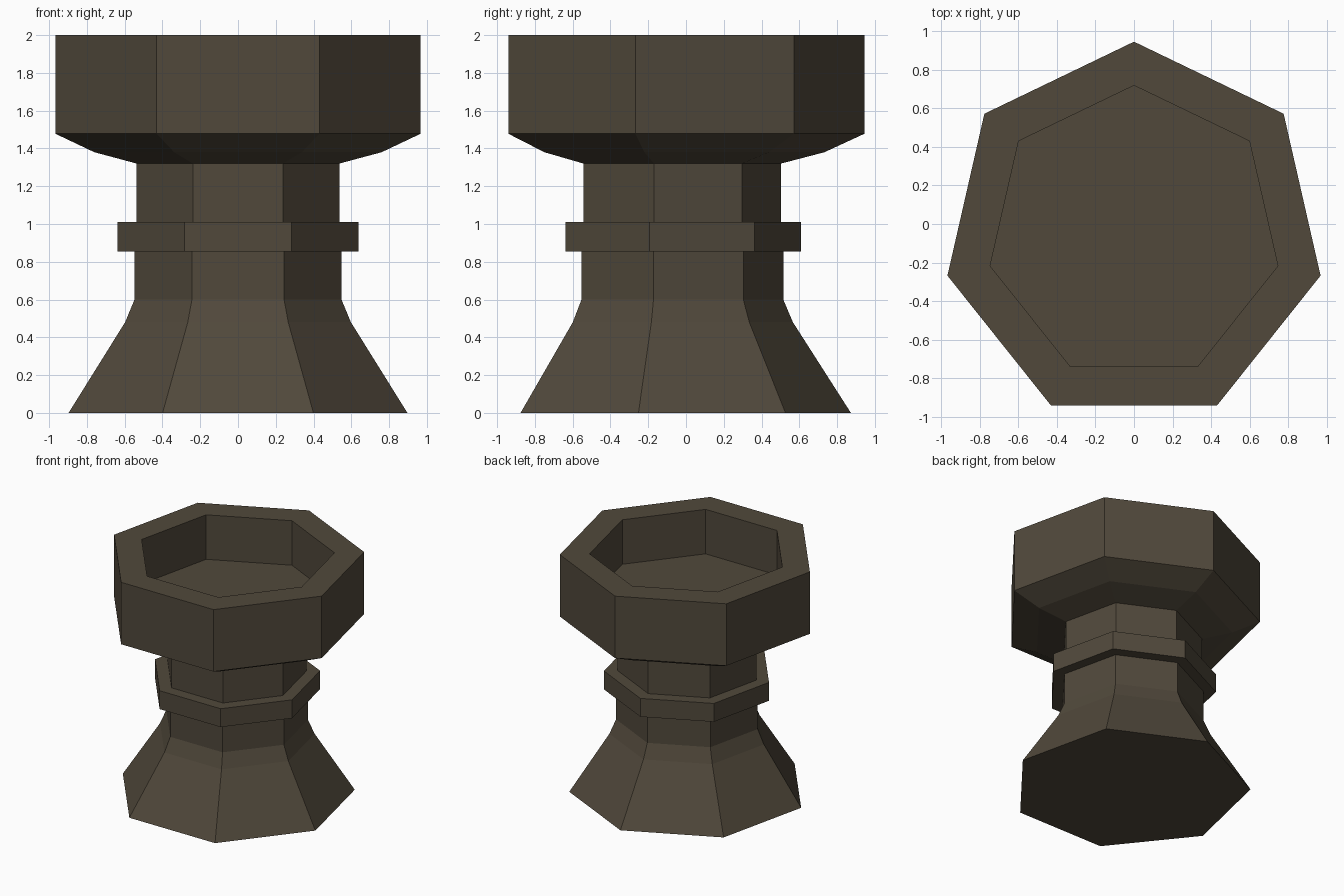
import bpy, bmesh, math

if "Cube" in bpy.data.objects:
    bpy.data.objects.remove(bpy.data.objects["Cube"])

SIDES = 7
CENTRE_Y = -0.047

stone = bpy.data.materials.new("dark brown stone")
stone.diffuse_color = (0.082, 0.066, 0.044, 1)
stone.use_nodes = True
stone.node_tree.nodes["Principled BSDF"].inputs["Base Color"].default_value = stone.diffuse_color

# Closed seven-sided turning: profile is (corner radius, height), bottom to top
profile = [
    (0.92, 0.0), (0.613, 0.48), (0.562, 0.60), (0.562, 0.855),      # flared foot and lower stem
    (0.655, 0.855), (0.655, 1.01),                                 # collar
    (0.55, 1.01), (0.55, 1.32),                                    # neck
    (0.78, 1.38), (0.992, 1.478), (0.992, 2.0),                     # bowl outside
    (0.765, 2.0), (0.765, 1.625),                                  # recess
]

bm = bmesh.new()
rings = []
for r, z in profile:
    angles = [math.pi / 2 + i * math.tau / SIDES for i in range(SIDES)]
    rings.append([bm.verts.new((r * math.cos(a), CENTRE_Y + r * math.sin(a), z)) for a in angles])
for low, high in zip(rings, rings[1:]):
    for i in range(SIDES):
        j = (i + 1) % SIDES
        bm.faces.new((low[i], low[j], high[j], high[i]))

# Underside and recess floor
bm.faces.new(rings[0][::-1])
bm.faces.new(rings[-1])
bmesh.ops.recalc_face_normals(bm, faces=bm.faces)

mesh = bpy.data.meshes.new("pedestal_bowl")
bm.to_mesh(mesh)
bm.free()
mesh.materials.append(stone)
bpy.context.collection.objects.link(bpy.data.objects.new("pedestal_bowl", mesh))
